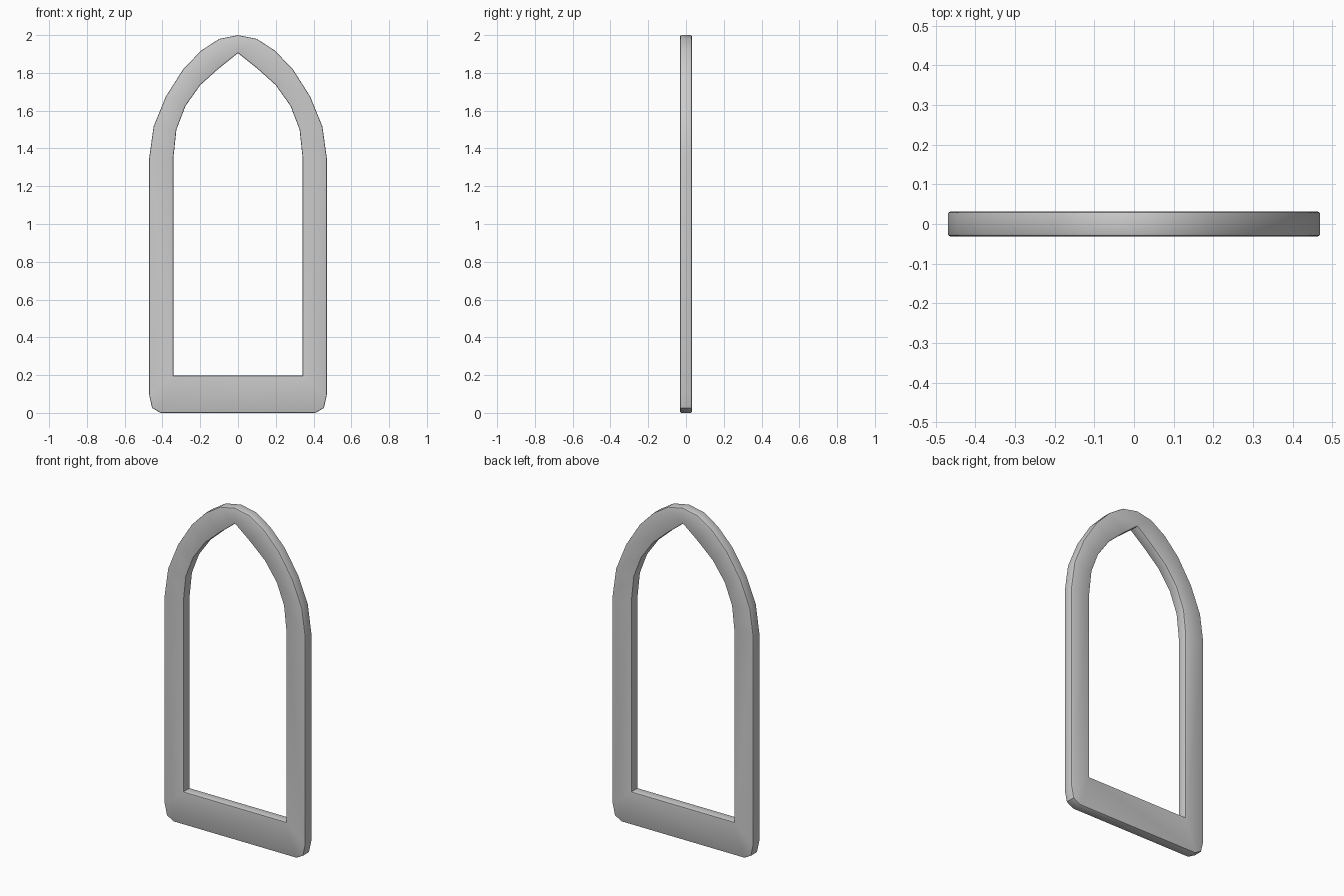
import bpy, bmesh, math

if "Cube" in bpy.data.objects:
    bpy.data.objects.remove(bpy.data.objects["Cube"])

HALF_DEPTH = 0.031
BEVEL = 0.006

# Right half of the frame, bottom to apex: outer point, matching inner point
PAIRS = [
    ((0.41, 0.0), (0.342, 0.198)),
    ((0.455, 0.026), (0.342, 0.198)),
    ((0.47, 0.095), (0.342, 0.198)),
    ((0.47, 1.35), (0.342, 1.35)),
    ((0.447, 1.516), (0.326, 1.50)),
    ((0.382, 1.675), (0.278, 1.625)),
    ((0.29, 1.82), (0.2, 1.735)),
    ((0.195, 1.918), (0.1, 1.825)),
    ((0.1, 1.98), (0.0, 1.905)),
    ((0.0, 2.0), (0.0, 1.905)),
]


def mirrored(p):
    return (-p[0], p[1])


# Closed ring: right side up, left side down
ring = PAIRS + [(mirrored(o), mirrored(i)) for o, i in reversed(PAIRS[:-1])]

# Flat front face of the frame
bm = bmesh.new()
cache = {}


def vert(p):
    key = (round(p[0], 4) + 0.0, round(p[1], 4))
    if key not in cache:
        cache[key] = bm.verts.new((key[0], -HALF_DEPTH, key[1]))
    return cache[key]


for k, (o1, i1) in enumerate(ring):
    o2, i2 = ring[(k + 1) % len(ring)]
    corners = []
    for p in (o1, o2, i2, i1):
        v = vert(p)
        if v not in corners:
            corners.append(v)
    bm.faces.new(corners)

# Give the frame its depth
ext = bmesh.ops.extrude_face_region(bm, geom=bm.faces[:], use_keep_orig=True)
for g in ext["geom"]:
    if isinstance(g, bmesh.types.BMVert):
        g.co.y = HALF_DEPTH
bmesh.ops.recalc_face_normals(bm, faces=bm.faces[:])

# Soften the front and back rims
rims = [e for e in bm.edges
        if abs(e.verts[0].co.y - e.verts[1].co.y) < 1e-5
        and e.calc_face_angle(0) > math.radians(60)]
bmesh.ops.bevel(bm, geom=rims, offset=BEVEL, segments=2, profile=0.5,
                affect='EDGES', clamp_overlap=True)
bmesh.ops.recalc_face_normals(bm, faces=bm.faces[:])

mesh = bpy.data.meshes.new("arched_window_frame")
bm.to_mesh(mesh)
bm.free()
frame = bpy.data.objects.new("arched_window_frame", mesh)
bpy.context.collection.objects.link(frame)
bpy.context.view_layer.objects.active = frame
frame.select_set(True)
bpy.ops.object.shade_smooth_by_angle(angle=math.radians(40))
